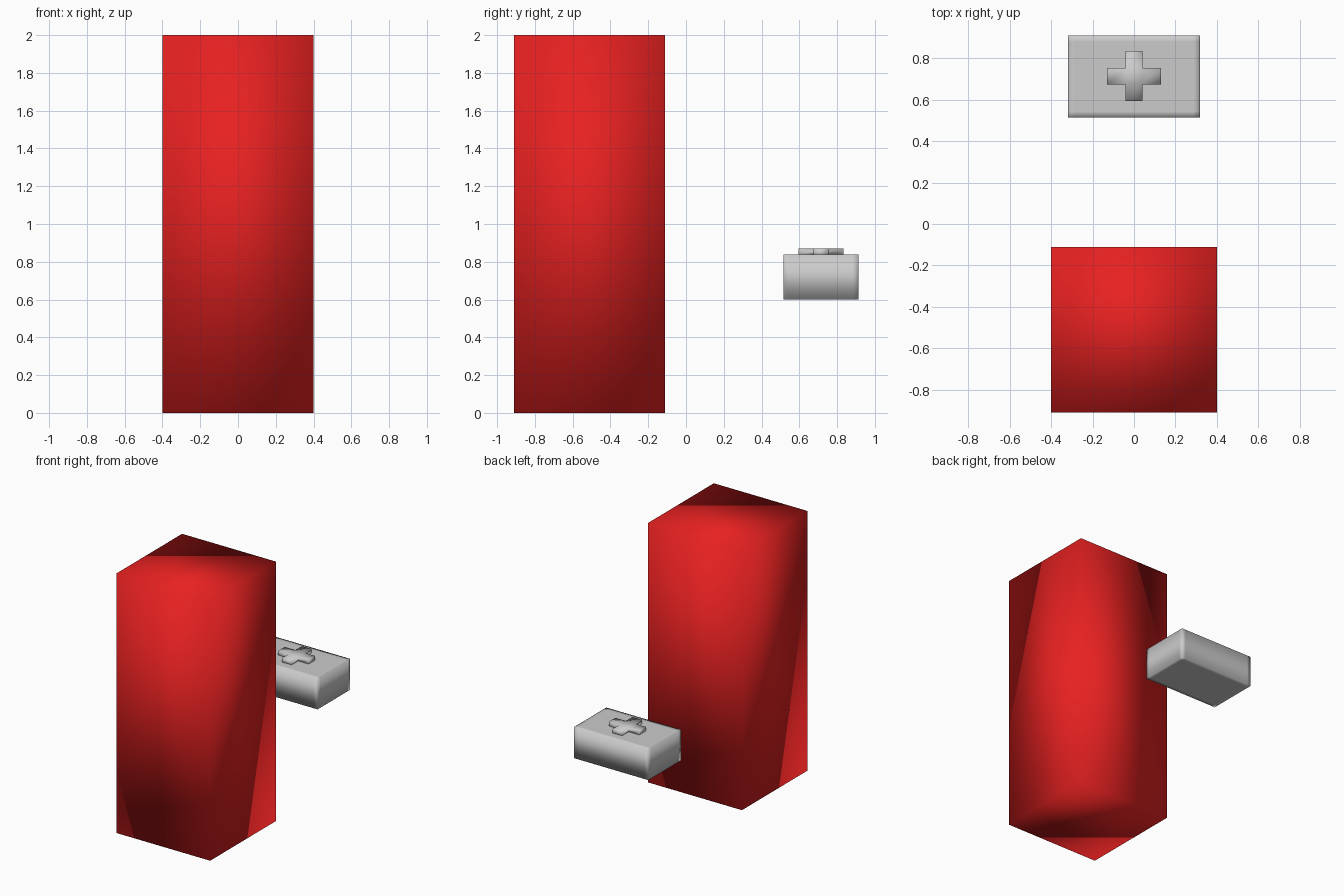
import bpy, bmesh

if "Cube" in bpy.data.objects:
    bpy.data.objects.remove(bpy.data.objects["Cube"])


def finish(bm, name, mat=None):
    bmesh.ops.recalc_face_normals(bm, faces=bm.faces)
    for f in bm.faces:
        f.smooth = True
    me = bpy.data.meshes.new(name)
    bm.to_mesh(me)
    bm.free()
    ob = bpy.data.objects.new(name, me)
    bpy.context.collection.objects.link(ob)
    if mat:
        me.materials.append(mat)
    return ob


def box(lo, hi):
    bm = bmesh.new()
    bmesh.ops.create_cube(bm, size=1)
    for v in bm.verts:
        v.co = [lo[i] if v.co[i] < 0 else hi[i] for i in range(3)]
    return bm


red = bpy.data.materials.new("red")
red.diffuse_color = (0.8, 0.015, 0.015, 1)
red.use_nodes = True
red.node_tree.nodes["Principled BSDF"].inputs["Base Color"].default_value = red.diffuse_color

# tall red block, softly shaded across its edges
finish(box((-0.4, -0.91, 0), (0.4, -0.11, 2)), "tall_block", red)

# small grey case with support loops close to its vertical corners
x, y0, y1, z0, z1, m = 0.318, 0.515, 0.912, 0.6, 0.838, 0.03
case = box((-x, y0, z0), (x, y1, z1))
for co, no in (((m - x, 0, 0), (1, 0, 0)), ((x - m, 0, 0), (1, 0, 0)),
               ((0, y0 + m, 0), (0, 1, 0)), ((0, y1 - m, 0), (0, 1, 0))):
    bmesh.ops.bisect_plane(case, geom=case.verts[:] + case.edges[:] + case.faces[:],
                           plane_co=co, plane_no=no)
finish(case, "case")

# raised plus-shaped button: centre square with four extruded arms
cy, half, reach_x, reach_y = 0.715, 0.04, 0.13, 0.12
xs = (-reach_x, -half, half, reach_x)
ys = (-reach_y, -half, half, reach_y)
plus = bmesh.new()
for i, j in ((1, 1), (0, 1), (2, 1), (1, 0), (1, 2)):
    plus.faces.new([plus.verts.new((xs[a], cy + ys[b], z1 - 0.01))
                    for a, b in ((i, j), (i + 1, j), (i + 1, j + 1), (i, j + 1))])
bmesh.ops.remove_doubles(plus, verts=plus.verts, dist=1e-5)
top = bmesh.ops.extrude_face_region(plus, geom=plus.faces[:], use_keep_orig=True)["geom"]
bmesh.ops.translate(plus, vec=(0, 0, 0.042),
                    verts=[g for g in top if isinstance(g, bmesh.types.BMVert)])
finish(plus, "plus_button")
